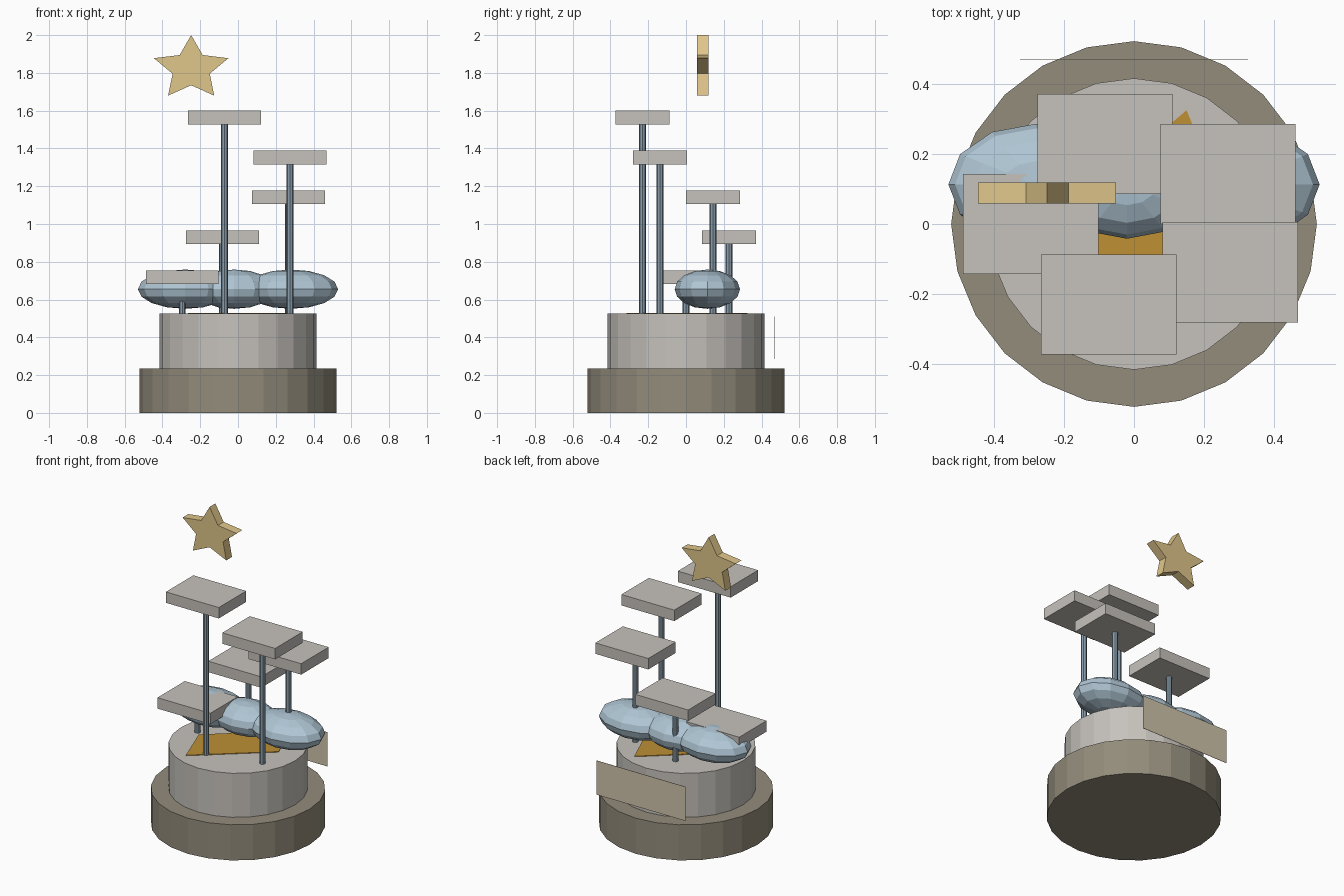
import bpy, bmesh, math
from mathutils import Matrix

if "Cube" in bpy.data.objects:
    bpy.data.objects.remove(bpy.data.objects["Cube"])


def material(name, rgb):
    lin = [((c / 255 + 0.055) / 1.055) ** 2.4 for c in rgb]
    m = bpy.data.materials.new(name)
    m.diffuse_color = (*lin, 1)
    m.use_nodes = True
    m.node_tree.nodes["Principled BSDF"].inputs["Base Color"].default_value = m.diffuse_color
    return m


STONE = material("pale stone", (198, 194, 188))
EARTH = material("dark stone", (147, 140, 123))
CLOUD = material("cloud blue", (175, 198, 212))
STEEL = material("steel blue", (138, 158, 172))
GOLD = material("deep gold", (190, 144, 52))
PALE = material("pale gold", (224, 198, 138))
SAND = material("sand", (208, 196, 170))


def finish(name, bm, mat):
    bmesh.ops.recalc_face_normals(bm, faces=bm.faces)
    me = bpy.data.meshes.new(name)
    bm.to_mesh(me)
    bm.free()
    me.materials.append(mat)
    ob = bpy.data.objects.new(name, me)
    bpy.context.collection.objects.link(ob)
    return ob


def cylinder(name, x, y, r, z0, z1, sides, mat):
    bm = bmesh.new()
    bmesh.ops.create_cone(bm, cap_ends=True, segments=sides, radius1=r, radius2=r, depth=z1 - z0,
                          matrix=Matrix.Translation((x, y, (z0 + z1) / 2)))
    finish(name, bm, mat)


def box(name, centre, size, mat):
    bm = bmesh.new()
    bmesh.ops.create_cube(bm, size=1, matrix=Matrix.Translation(centre) @ Matrix.Diagonal((*size, 1)))
    finish(name, bm, mat)


def prism(name, points, offset, mat):
    bm = bmesh.new()
    face = bm.faces.new([bm.verts.new(p) for p in points])
    ext = bmesh.ops.extrude_face_region(bm, geom=[face])
    verts = [g for g in ext["geom"] if isinstance(g, bmesh.types.BMVert)]
    bmesh.ops.translate(bm, verts=verts, vec=offset)
    finish(name, bm, mat)


# Two-tier round pedestal
cylinder("lower_base", 0, 0, 0.522, 0, 0.235, 24, EARTH)
cylinder("upper_base", 0, 0, 0.416, 0.235, 0.525, 24, STONE)

# Gold inlay on the pedestal top
prism("gold_inlay", [(-0.16, -0.315, 0.523), (0.265, 0.045, 0.523),
                     (0.15, 0.325, 0.523), (-0.265, -0.03, 0.523)], (0, 0, 0.006), GOLD)

# Thin plaque behind the pedestal
box("back_plaque", (0, 0.47, 0.397), (0.65, 0.002, 0.225), SAND)

# Spiral of steps on poles: x, y, top height
steps = [(-0.295, 0.0, 0.755), (-0.083, 0.228, 0.965), (0.268, 0.143, 1.178),
         (0.275, -0.138, 1.388), (-0.072, -0.23, 1.6)]
for i, (x, y, top) in enumerate(steps, 1):
    box(f"step_{i}", (x, y, top - 0.036), (0.386, 0.286, 0.072), STONE)
    cylinder(f"pole_{i}", x, y, 0.018, 0.52, top - 0.07, 8, STEEL)

# Cloud made of three flattened balls
for i, (x, rx, ry) in enumerate([(-0.28, 0.25, 0.173), (-0.02, 0.22, 0.155), (0.28, 0.25, 0.173)], 1):
    bm = bmesh.new()
    bmesh.ops.create_uvsphere(bm, u_segments=12, v_segments=8, radius=1,
                              matrix=Matrix.Translation((x, 0.113, 0.655)) @ Matrix.Diagonal((rx, ry, 0.104, 1)))
    finish(f"cloud_{i}", bm, CLOUD)

# Floating five-pointed star
star = []
for k in range(10):
    s = 1 if k % 2 == 0 else 0.5
    a = k * math.pi / 5
    star.append((-0.248 + 0.207 * s * math.sin(a), 0.058, 1.823 + 0.177 * s * math.cos(a)))
prism("star", star, (0, 0.06, 0), PALE)
